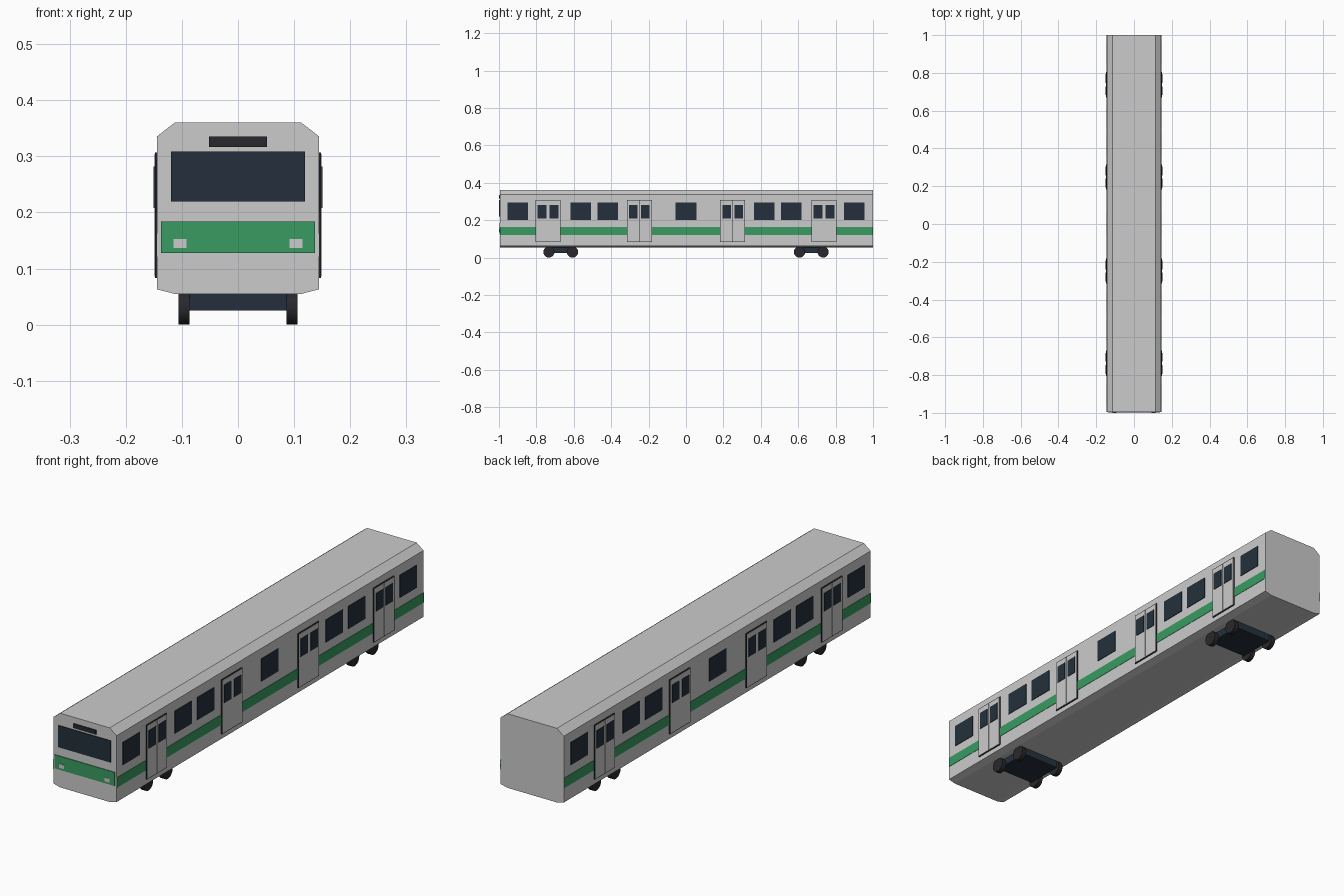
import bpy, bmesh, math
from mathutils import Matrix

if "Cube" in bpy.data.objects:
    bpy.data.objects.remove(bpy.data.objects["Cube"])


def material(name, rgb):
    m = bpy.data.materials.new(name)
    m.diffuse_color = (*rgb, 1)
    m.use_nodes = True
    m.node_tree.nodes["Principled BSDF"].inputs["Base Color"].default_value = m.diffuse_color
    return m


GLASS = material("dark_glass", (0.018, 0.03, 0.045))
GREEN = material("green_paint", (0.04, 0.33, 0.12))
BLACK = material("black_metal", (0.022, 0.021, 0.026))


def finish(name, bm, mat=None):
    bmesh.ops.recalc_face_normals(bm, faces=bm.faces)
    me = bpy.data.meshes.new(name)
    bm.to_mesh(me)
    bm.free()
    ob = bpy.data.objects.new(name, me)
    bpy.context.collection.objects.link(ob)
    if mat:
        me.materials.append(mat)
    return ob


def box(name, x, y, z, mat=None):
    """Box from (min, max) ranges on each axis."""
    bm = bmesh.new()
    bmesh.ops.create_cube(bm, size=1)
    for v in bm.verts:
        for i, (a, b) in enumerate((x, y, z)):
            v.co[i] = a if v.co[i] < 0 else b
    return finish(name, bm, mat)


def side_box(name, depth, y, z, mat=None):
    """Panel on both side walls, standing out to x = depth."""
    box(name + "_right", (0.14, depth), y, z, mat)
    box(name + "_left", (-depth, -0.14), y, z, mat)


FRONT = -0.995

# Body shell: chamfered cross-section extruded along the car
half = [(0.113, 0.055), (0.144, 0.063), (0.144, 0.336), (0.113, 0.36)]
section = half + [(-x, z) for x, z in reversed(half)]
bm = bmesh.new()
face = bm.faces.new([bm.verts.new((x, FRONT, z)) for x, z in section])
ext = bmesh.ops.extrude_face_region(bm, geom=[face])
for v in ext["geom"]:
    if isinstance(v, bmesh.types.BMVert):
        v.co.y = 1.0
finish("body_shell", bm)

# Front end: windscreen, destination panel, band and headlights
box("windscreen", (-0.119, 0.119), (-0.999, -0.98), (0.22, 0.309), GLASS)
box("destination_panel", (-0.052, 0.052), (-0.999, -0.98), (0.317, 0.335), BLACK)
box("front_band", (-0.137, 0.137), (-0.998, -0.98), (0.128, 0.184), GREEN)
for s in (-1, 1):
    box("headlight", (s * 0.1035 - 0.0115, s * 0.1035 + 0.0115),
        (-1.0, -0.98), (0.137, 0.153))

# Side stripe and windows
side_box("side_stripe", 0.1455, (FRONT, 1.0), (0.122, 0.163), GREEN)
for y in (-0.9, -0.563, -0.418, 0, 0.418, 0.563, 0.9):
    side_box("side_window", 0.1465, (y - 0.055, y + 0.055), (0.201, 0.294), GLASS)

# Double sliding doors
for y in (-0.738, -0.249, 0.249, 0.738):
    side_box("door_frame", 0.1475, (y - 0.067, y + 0.067), (0.083, 0.307), BLACK)
    for s in (-1, 1):
        c = y + s * 0.0325
        side_box("door_leaf", 0.149, (c - 0.0315, c + 0.0315), (0.086, 0.304))
        w = y + s * 0.032
        side_box("door_window", 0.151, (w - 0.023, w + 0.023), (0.208, 0.282), GLASS)

# Bogies with four wheels each
for y in (-0.67, 0.67):
    box("bogie_frame", (-0.087, 0.087), (y - 0.08, y + 0.08), (0.025, 0.058), GLASS)
    for dy in (-0.063, 0.063):
        for x in (-0.096, 0.096):
            bm = bmesh.new()
            bmesh.ops.create_cone(
                bm, cap_ends=True, segments=20, radius1=0.03, radius2=0.03, depth=0.02,
                matrix=Matrix.Translation((x, y + dy, 0.03)) @ Matrix.Rotation(math.pi / 2, 4, "Y"))
            wheel = finish("wheel", bm, BLACK)
            bpy.ops.object.select_all(action="DESELECT")
            wheel.select_set(True)
            bpy.context.view_layer.objects.active = wheel
            bpy.ops.object.shade_smooth_by_angle(angle=math.radians(40))
